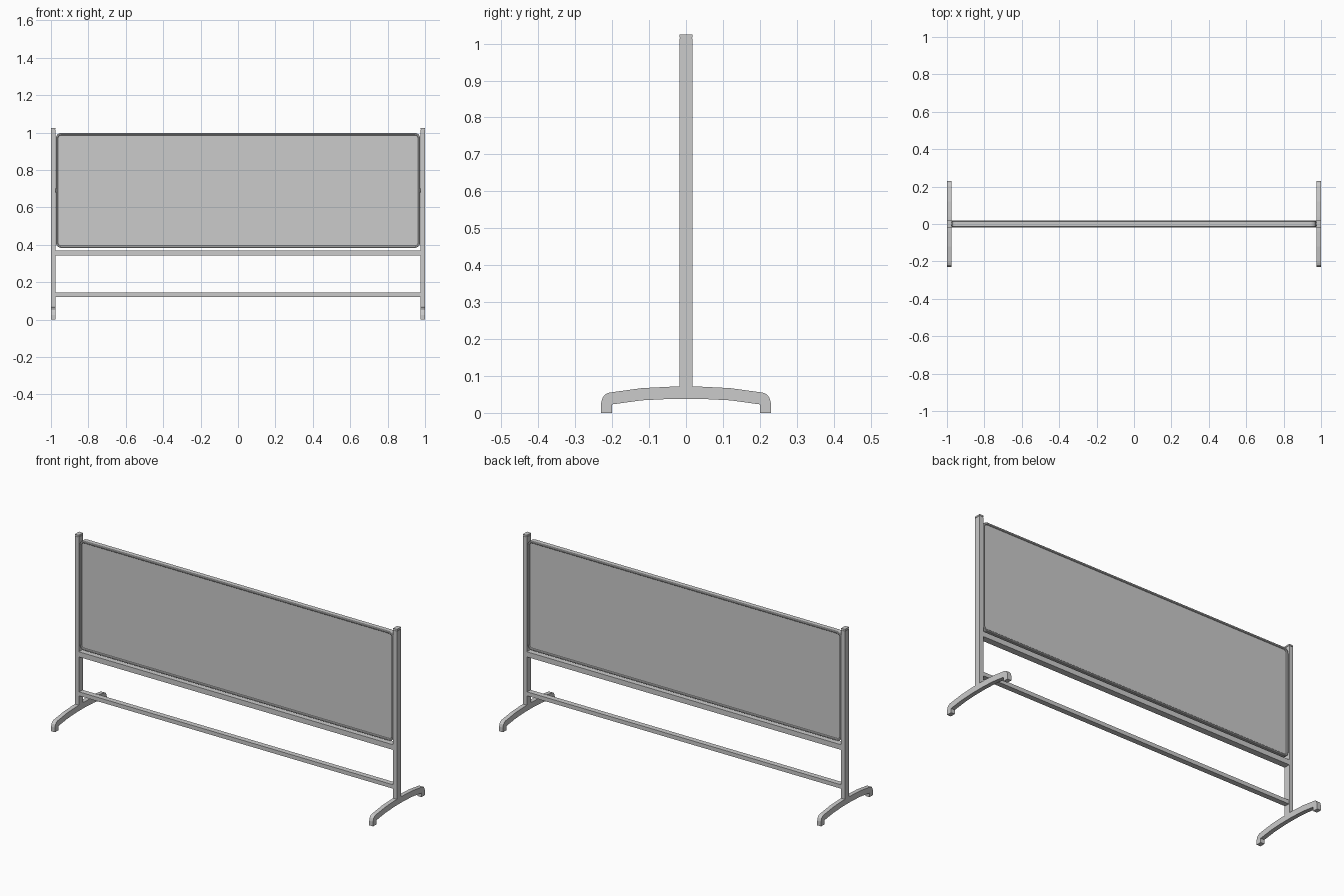
import bpy, bmesh
from math import cos, sin, pi, radians

if "Cube" in bpy.data.objects:
    bpy.data.objects.remove(bpy.data.objects["Cube"])

POST_X, POST_W, POST_D = 0.988, 0.024, 0.036


def make_object(name, bm):
    bmesh.ops.recalc_face_normals(bm, faces=bm.faces)
    mesh = bpy.data.meshes.new(name)
    bm.to_mesh(mesh)
    bm.free()
    ob = bpy.data.objects.new(name, mesh)
    bpy.context.collection.objects.link(ob)
    return ob


def box(name, center, size):
    bm = bmesh.new()
    bmesh.ops.create_cube(bm, size=1)
    bmesh.ops.scale(bm, vec=size, verts=bm.verts)
    bmesh.ops.translate(bm, vec=center, verts=bm.verts)
    return make_object(name, bm)


def rounded_rect(hx, z0, z1, r, steps=5):
    pts = []
    corners = [(hx - r, z1 - r), (-hx + r, z1 - r), (-hx + r, z0 + r), (hx - r, z0 + r)]
    for i, (cx, cz) in enumerate(corners):
        for k in range(steps + 1):
            a = pi / 2 * (i + k / steps)
            pts.append((cx + r * cos(a), cz + r * sin(a)))
    return pts


def extrude_face(bm, verts, vec):
    face = bm.faces.new(verts)
    new = bmesh.ops.extrude_face_region(bm, geom=[face])["geom"]
    bmesh.ops.translate(bm, vec=vec, verts=[v for v in new if isinstance(v, bmesh.types.BMVert)])


# Board frame: closed ring swept around a rounded rectangle
bm = bmesh.new()
d = 0.016
sections = [(0, -d + 0.003), (0.003, -d), (0.009, -d), (0.012, -d + 0.003),
            (0.012, d - 0.003), (0.009, d), (0.003, d), (0, d - 0.003)]
rings = [[bm.verts.new((x, y, z)) for x, z in
          rounded_rect(0.974 - i, 0.384 + i, 0.998 - i, 0.028 - i)] for i, y in sections]
n = len(rings[0])
for j, ring in enumerate(rings):
    nxt = rings[(j + 1) % len(rings)]
    for k in range(n):
        m = (k + 1) % n
        bm.faces.new((ring[k], ring[m], nxt[m], nxt[k]))
make_object("board_frame", bm)

# Writing surface, double sided
bm = bmesh.new()
verts = [bm.verts.new((x, -0.010, z)) for x, z in rounded_rect(0.966, 0.392, 0.990, 0.02)]
extrude_face(bm, verts, (0, 0.020, 0))
make_object("board_panel", bm)

# Horizontal rails between the posts
rail_len = 2 * (POST_X - POST_W / 2)
box("upper_rail", (0, 0, 0.3565), (rail_len, 0.036, 0.029))
box("lower_rail", (0, 0, 0.1335), (rail_len, 0.030, 0.022))

# Foot outline (half, outer top to inner underside), mirrored across y
top = [(0.0, 0.071), (0.04, 0.071), (0.12, 0.067), (0.207, 0.055), (0.218, 0.051),
       (0.226, 0.041), (0.23, 0.026), (0.23, 0.0)]
under = [(0.20, 0.0), (0.20, 0.023), (0.12, 0.034), (0.04, 0.038), (0.0, 0.038)]
half = top + under
outline = half + [(-y, z) for y, z in reversed(half[1:-1])]

for side, s in (("left", -1), ("right", 1)):
    x = s * POST_X
    # Upright post with a cap on a slim neck
    box(side + "_post", (x, 0, 0.539), (POST_W, POST_D, 0.950))
    box(side + "_cap_neck", (x, 0, 1.015), (POST_W - 0.004, POST_D - 0.004, 0.006))
    box(side + "_post_cap", (x, 0, 1.021), (POST_W, POST_D, 0.008))
    # Arched foot
    bm = bmesh.new()
    verts = [bm.verts.new((x - POST_W / 2, y, z)) for y, z in outline]
    extrude_face(bm, verts, (POST_W, 0, 0))
    make_object(side + "_foot", bm)
    # Pivot joining board to post
    bpy.ops.mesh.primitive_cylinder_add(vertices=16, radius=0.01, depth=0.012,
                                        location=(s * 0.974, 0, 0.69), rotation=(0, pi / 2, 0))
    pivot = bpy.context.object
    pivot.name = side + "_pivot"
    bpy.ops.object.shade_smooth_by_angle(angle=radians(35))
